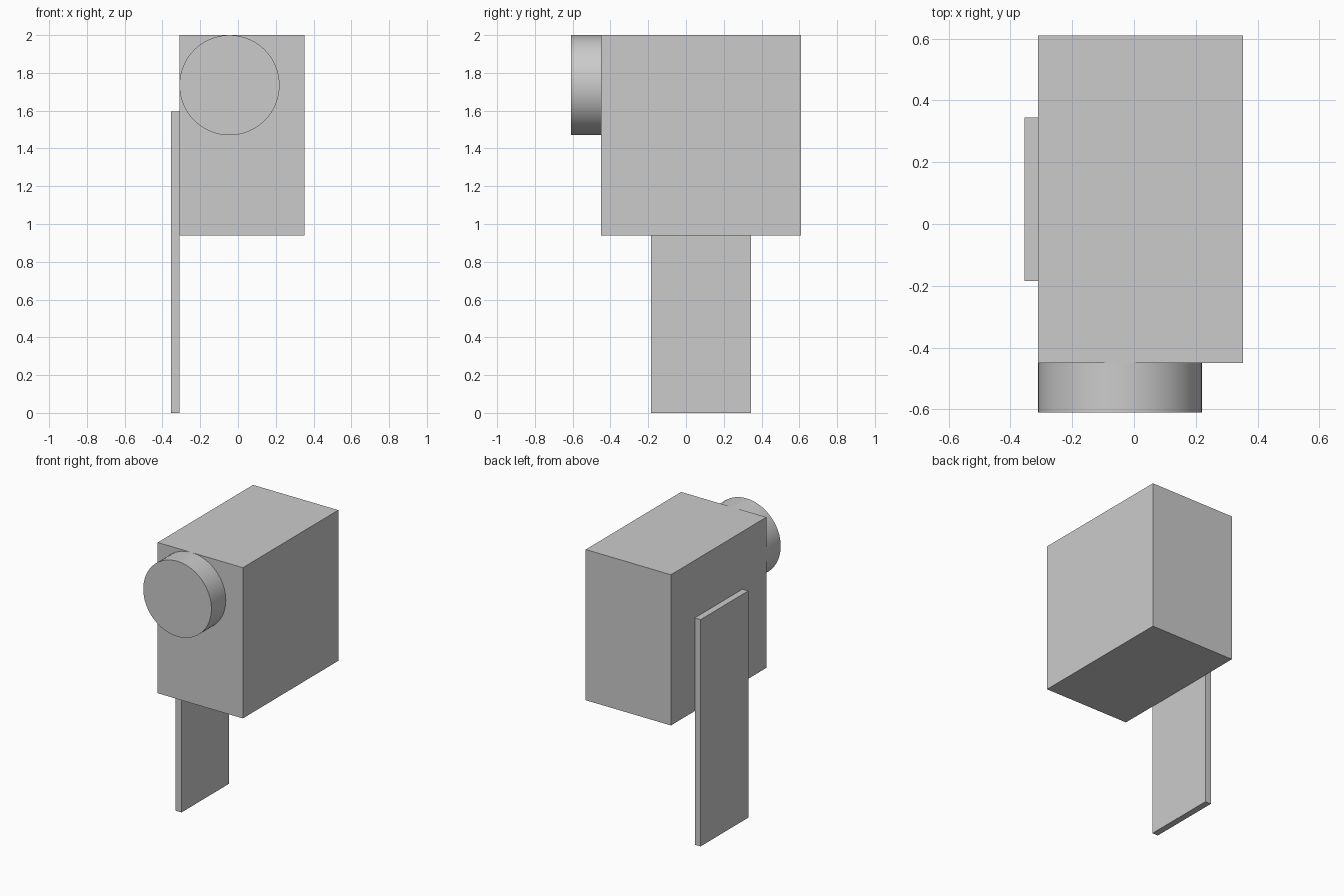
import bpy
from math import radians
from mathutils import Vector

default = bpy.data.objects.get("Cube")
if default:
    bpy.data.objects.remove(default, do_unlink=True)

# Single plain grey
grey = bpy.data.materials.new("plain_grey")
grey.use_nodes = True
grey.diffuse_color = (0.6, 0.6, 0.6, 1)
grey.node_tree.nodes["Principled BSDF"].inputs["Base Color"].default_value = (0.6, 0.6, 0.6, 1)


def finish(name):
    obj = bpy.context.object
    obj.name = name
    obj.data.materials.append(grey)
    bpy.ops.object.transform_apply(location=False, rotation=True, scale=True)
    return obj


def box(name, low, high):
    low, high = Vector(low), Vector(high)
    bpy.ops.mesh.primitive_cube_add(size=1, location=(low + high) / 2)
    bpy.context.object.scale = high - low
    return finish(name)


# Main housing and the thin plate that holds it up on its right side
box("housing", (-0.31, -0.45, 0.94), (0.353, 0.61, 2))
box("support_plate", (-0.355, -0.185, 0), (-0.31, 0.345, 1.595))

# Round drum on the front, flush with the housing's top and right edges
bpy.ops.mesh.primitive_cylinder_add(vertices=64, radius=0.265, depth=0.16,
                                    location=(-0.045, -0.53, 1.735),
                                    rotation=(radians(90), 0, 0))
finish("front_drum")
bpy.ops.object.shade_smooth_by_angle(angle=radians(30))
